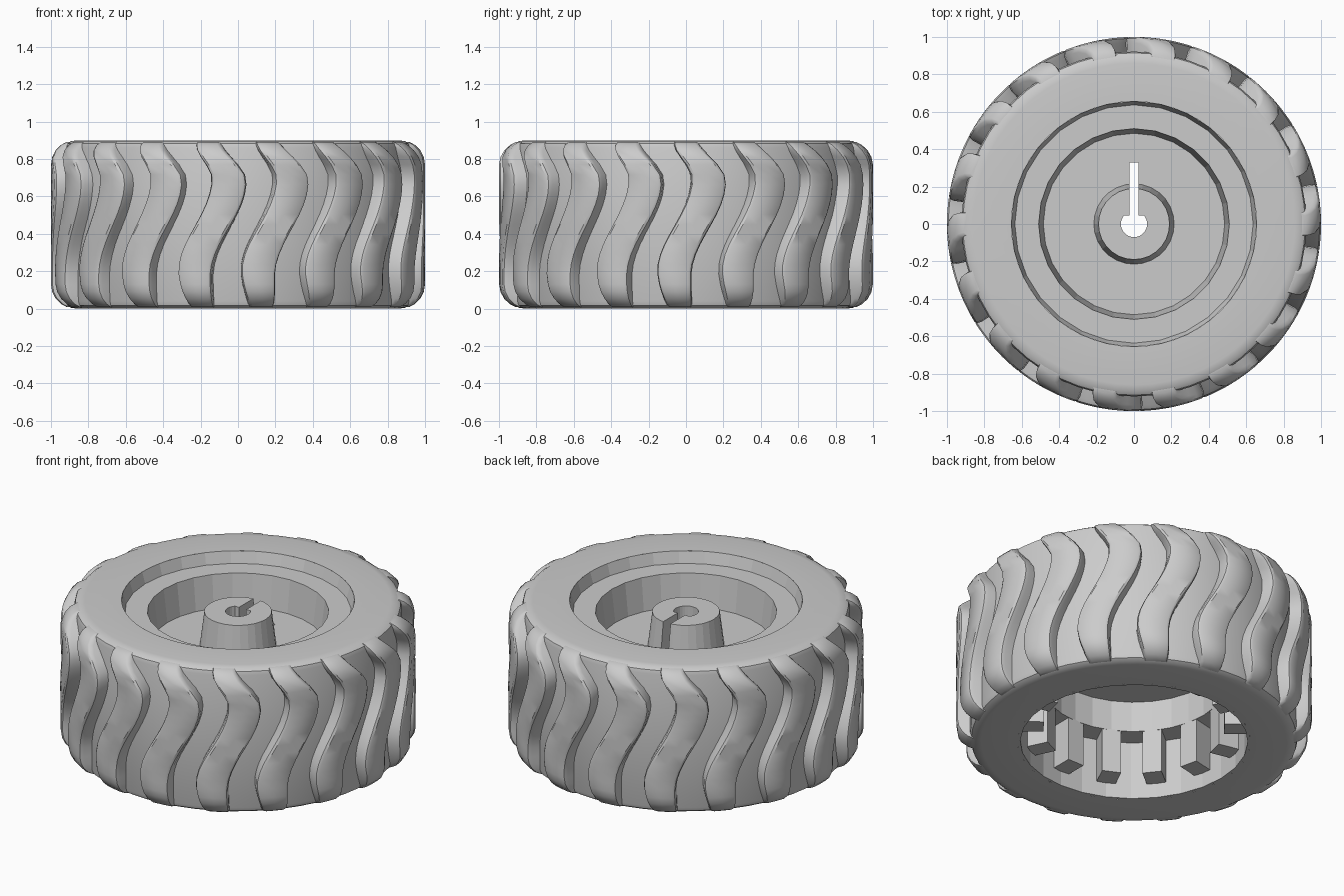
import bpy, bmesh
from math import sin, cos, pi, radians, asin

if "Cube" in bpy.data.objects:
    bpy.data.objects.remove(bpy.data.objects["Cube"])

N_TREAD, N_TEETH, SEG = 18, 14, 28


def finish(name, bm, angle=None):
    bmesh.ops.recalc_face_normals(bm, faces=bm.faces[:])
    me = bpy.data.meshes.new(name)
    bm.to_mesh(me)
    bm.free()
    ob = bpy.data.objects.new(name, me)
    bpy.context.collection.objects.link(ob)
    if angle:
        bpy.ops.object.select_all(action='DESELECT')
        ob.select_set(True)
        bpy.context.view_layer.objects.active = ob
        bpy.ops.object.shade_smooth_by_angle(angle=radians(angle))
    return ob


def lathe(name, profile, seg, angle=None):
    bm = bmesh.new()
    vs = [bm.verts.new((r, 0, z)) for r, z in profile]
    es = [bm.edges.new(p) for p in zip(vs, vs[1:])]
    bmesh.ops.spin(bm, geom=vs + es, axis=(0, 0, 1), cent=(0, 0, 0),
                   angle=2 * pi, steps=seg, use_merge=True)
    bmesh.ops.remove_doubles(bm, verts=bm.verts[:], dist=1e-4)
    return finish(name, bm, angle)


# Tyre body: groove floor and flat side walls, open where the rim fits
lathe("tyre_body", [(.655, .9), (.86, .9), (.895, .895), (.915, .882), (.922, .86),
                    (.922, .04), (.915, .018), (.895, .005), (.86, 0), (.655, 0)],
      SEG * 2, 30)

# Rim with stepped recess, tapered hub and hollow underside
rim = lathe("wheel_rim", [
    (0, .83), (.19, .83), (.215, .63), (.485, .63), (.51, .83), (.637, .83),
    (.658, .9), (.658, 0), (.64, 0), (.64, .36), (.51, .36), (.51, .55),
    (.15, .55), (.15, .53), (0, .53)], SEG)

# D-shaped axle bore with a keyway slot
a0 = asin(.045 / .07)
outline = [(.07 * cos(a), .07 * sin(a)) for a in
           (pi - a0 + (pi + 2 * a0) * i / 20 for i in range(21))]
outline += [(.025, .045), (.025, .33), (-.025, .33), (-.025, .045)]
bm = bmesh.new()
face = bm.faces.new([bm.verts.new((x, y, .4)) for x, y in outline])
ext = bmesh.ops.extrude_face_region(bm, geom=[face])
bmesh.ops.translate(bm, vec=(0, 0, .6),
                    verts=[v for v in ext["geom"] if isinstance(v, bmesh.types.BMVert)])
cutter = finish("bore_cutter", bm)
cutter.hide_render = True
cutter.hide_set(True)
mod = rim.modifiers.new("bore", 'BOOLEAN')
mod.operation, mod.object, mod.solver = 'DIFFERENCE', cutter, 'EXACT'

# Inner drive teeth hanging below the rim step
bm = bmesh.new()
for k in range(N_TEETH):
    a = 2 * pi * (k + .5) / N_TEETH
    vs = bmesh.ops.create_cube(bm, size=1)["verts"]
    bmesh.ops.scale(bm, vec=(.138, .11, .275), verts=vs)
    bmesh.ops.translate(bm, vec=(.577, 0, .2275), verts=vs)
    for v in vs:
        x, y = v.co.x, v.co.y
        v.co.x, v.co.y = x * cos(a) - y * sin(a), x * sin(a) + y * cos(a)
finish("drive_teeth", bm)


# Curved tread blocks: right-hand edge angle by height, 0 = front
KNOTS = [(0, -8), (.17, -8.3), (.68, 2.7), (.93, -6.5)]


def edge_angle(z):
    for (z0, d0), (z1, d1) in zip(KNOTS, KNOTS[1:]):
        if z <= z1:
            return d0 + (d1 - d0) * (1 - cos(pi * (z - z0) / (z1 - z0))) / 2


R = .13
corner = [radians(d) for d in (70, 54, 36, 18, 0)]
stations = [(1 - R + R * cos(a), .9 - R + R * sin(a)) for a in corner]
stations += [(1, .77 - .64 * i / 12) for i in range(1, 12)]
stations += [(r, .9 - z) for r, z in stations[4::-1]]

bm = bmesh.new()
for k in range(N_TREAD):
    rings = []
    for r, z in stations:
        right = edge_angle(z)
        w = 11.5 - 3.5 * (abs(z - .45) / .45) ** 3
        left = right - w
        low = r - .03
        pts = [(.86, left), (low, left), (r - .008, left + .4), (r, left + 1.2),
               (r, right - w / 2), (r, right - 1.2), (r - .008, right - .4),
               (low, right), (.86, right)]
        ring = []
        for q, d in pts:
            a = radians(d - 90) + 2 * pi * k / N_TREAD
            ring.append(bm.verts.new((min(q, r) * cos(a), min(q, r) * sin(a), z)))
        rings.append(ring)
    for A, B in zip(rings, rings[1:]):
        for i in range(len(A) - 1):
            bm.faces.new((A[i], A[i + 1], B[i + 1], B[i]))
    bm.faces.new(rings[0])
    bm.faces.new(rings[-1])
finish("tread_blocks", bm, 35)
